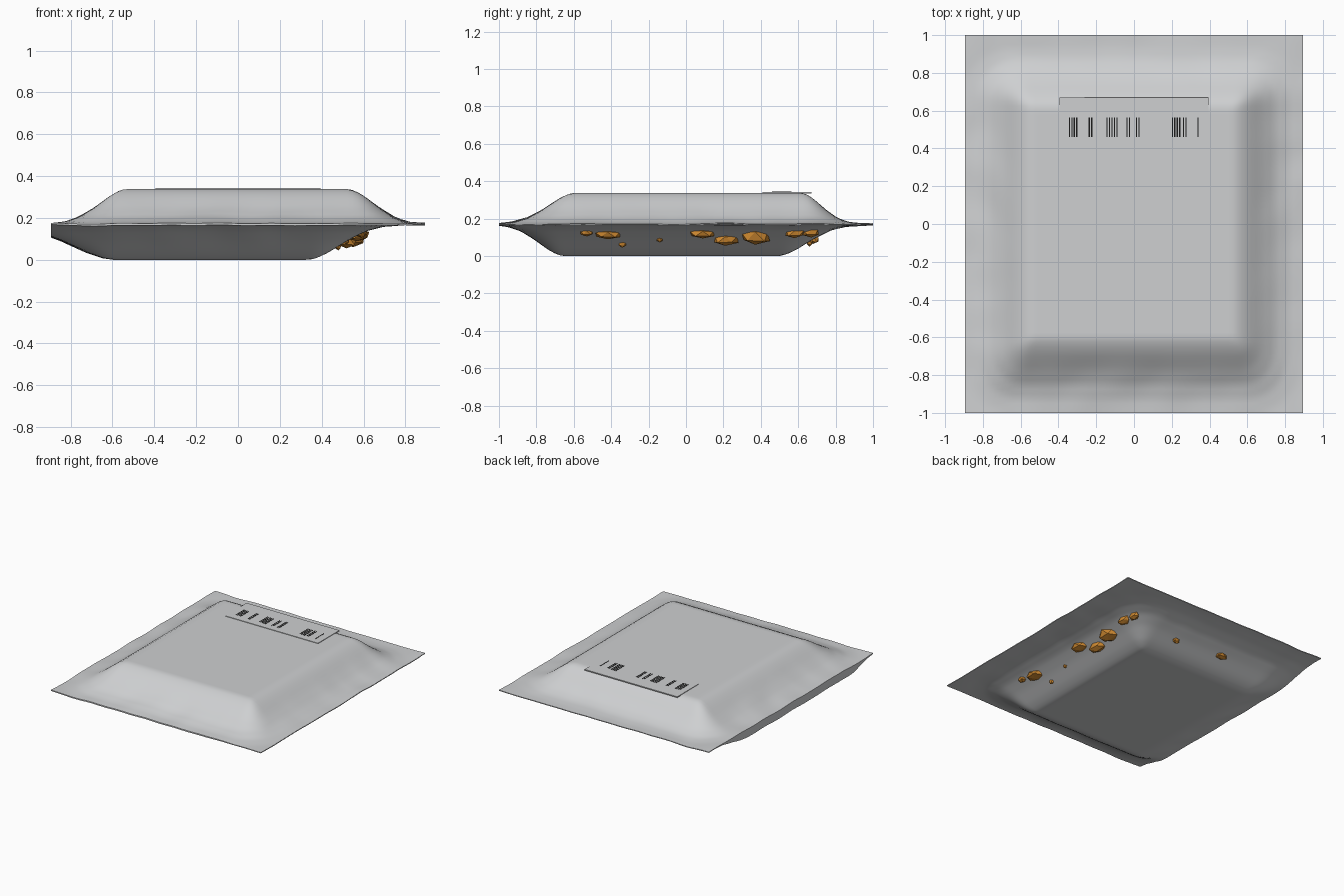
import bpy, bmesh, math, random
from mathutils import Vector, noise

random.seed(4)
if "Cube" in bpy.data.objects:
    bpy.data.objects.remove(bpy.data.objects["Cube"])


def material(name, rgb, rough=0.6):
    m = bpy.data.materials.new(name)
    m.use_nodes = True
    m.diffuse_color = (*rgb, 1)
    node = m.node_tree.nodes["Principled BSDF"]
    node.inputs["Base Color"].default_value = (*rgb, 1)
    node.inputs["Roughness"].default_value = rough
    return m


GREY = material("pale grey film", (0.62, 0.63, 0.64))
ORANGE = material("orange crumb", (0.62, 0.25, 0.03))
BLACK = material("black ink", (0.01, 0.01, 0.01))

HALF_X, HALF_Y, SEAM = 0.895, 1.0, 0.17
# Each pocket: flat area limits, then the wall widths on the same four sides
TOP = dict(x=(-0.54, 0.53), y=(-0.60, 0.62), wx=(0.29, 0.29), wy=(0.33, 0.25), h=0.165)
BOTTOM = dict(x=(-0.60, 0.34), y=(-0.66, 0.50), wx=(0.48, 0.36), wy=(0.30, 0.36), h=-0.167)
WALL = [(0, 1), (0.1, 0.95), (0.25, 0.80), (0.52, 0.44), (0.76, 0.18), (1, 0.04), (1.25, 0)]


def wall_profile(s):
    for (a, ha), (b, hb) in zip(WALL, WALL[1:]):
        if s <= b:
            return ha + (hb - ha) * (s - a) / (b - a)
    return 0.0


def overshoot(v, limits, widths):
    return max((limits[0] - v) / widths[0], (v - limits[1]) / widths[1], 0)


def pocket(p, x, y):
    """Height of a pocket sheet above or below the seam."""
    sx = overshoot(x, p["x"], p["wx"])
    sy = overshoot(y, p["y"], p["wy"])
    s = (sx ** 2.6 + sy ** 2.6) ** (1 / 2.6)
    return p["h"] * wall_profile(s)


def crinkle(x, y):
    """Soft creases, only in the film around the pocket."""
    s = max(abs(x) / HALF_X, abs(y) / HALF_Y)
    amount = min(max((s - 0.68) / 0.15, 0), 1)
    return 0.007 * amount * noise.noise(Vector((x * 5, y * 5, 3)))


def finish(bm, name, mat, smooth=False):
    mesh = bpy.data.meshes.new(name)
    bm.to_mesh(mesh)
    bm.free()
    mesh.materials.append(mat)
    ob = bpy.data.objects.new(name, mesh)
    bpy.context.collection.objects.link(ob)
    if smooth:
        bpy.ops.object.select_all(action='DESELECT')
        ob.select_set(True)
        bpy.context.view_layer.objects.active = ob
        bpy.ops.object.shade_smooth_by_angle(angle=math.radians(40))
    return ob


# Sealed pouch: two sheets joined round the rim
NX, NY = 72, 80
bm = bmesh.new()
sheets = []
for p, gap in ((TOP, 0.003), (BOTTOM, -0.003)):
    rows = []
    for j in range(NY + 1):
        y = HALF_Y * (2 * j / NY - 1)
        row = []
        for i in range(NX + 1):
            x = HALF_X * (2 * i / NX - 1)
            z = SEAM + gap + pocket(p, x, y) + crinkle(x, y)
            row.append(bm.verts.new((x, y, z)))
        rows.append(row)
    sheets.append(rows)
    for j in range(NY):
        for i in range(NX):
            quad = [rows[j][i], rows[j][i + 1], rows[j + 1][i + 1], rows[j + 1][i]]
            bm.faces.new(quad if gap > 0 else quad[::-1])


def rim(rows):
    return (rows[0][:-1] + [r[-1] for r in rows[:-1]]
            + rows[-1][:0:-1] + [r[0] for r in rows[:0:-1]])


upper, lower = rim(sheets[0]), rim(sheets[1])
for k in range(len(upper)):
    n = (k + 1) % len(upper)
    bm.faces.new((lower[k], lower[n], upper[n], upper[k]))
finish(bm, "pouch", GREY, smooth=True)


def plate(bm, x0, x1, y0, y1, z0, z1):
    vs = bmesh.ops.create_cube(bm, size=1)["verts"]
    for v in vs:
        v.co = ((x0 + x1) / 2 + v.co.x * (x1 - x0),
                (y0 + y1) / 2 + v.co.y * (y1 - y0),
                (z0 + z1) / 2 + v.co.z * (z1 - z0))


# Label on the upper face
bm = bmesh.new()
plate(bm, -0.395, 0.395, 0.41, 0.67, 0.334, 0.342)
finish(bm, "label", GREY)

# Stripes printed on the label: start of each group and number of stripes
bm = bmesh.new()
for start, count in ((-0.345, 4), (-0.24, 2), (-0.145, 5), (-0.04, 2),
                     (0.01, 2), (0.20, 4), (0.26, 2), (0.335, 1)):
    for k in range(count):
        x = start + 0.013 * k
        plate(bm, x, x + 0.006, 0.46, 0.565, 0.341, 0.3435)
finish(bm, "label_stripes", BLACK)

# Crumbs poking out through the lower wall: x, y, half length, half height
CRUMBS = [(0.59, -0.53, 0.04, 0.022), (0.57, -0.42, 0.075, 0.028),
          (0.48, -0.34, 0.022, 0.018), (0.52, -0.14, 0.018, 0.014),
          (0.58, 0.09, 0.075, 0.030), (0.52, 0.21, 0.075, 0.036),
          (0.55, 0.37, 0.085, 0.050), (0.58, 0.58, 0.055, 0.028),
          (0.56, 0.67, 0.050, 0.035), (0.165, 0.66, 0.030, 0.026),
          (-0.24, 0.68, 0.055, 0.026)]
for n, (x, y, length, height) in enumerate(CRUMBS):
    bm = bmesh.new()
    bmesh.ops.create_icosphere(bm, subdivisions=1, radius=1)
    on_back = x < 0.4
    sx, sy = (length, length * 0.7) if on_back else (length * 0.7, length)
    z = SEAM + pocket(BOTTOM, x, y) - 0.004
    for v in bm.verts:
        c = v.co * random.uniform(0.82, 1.12)
        v.co = (x + c.x * sx, y + c.y * sy, z + c.z * height)
    finish(bm, f"crumb_{n + 1}", ORANGE)
